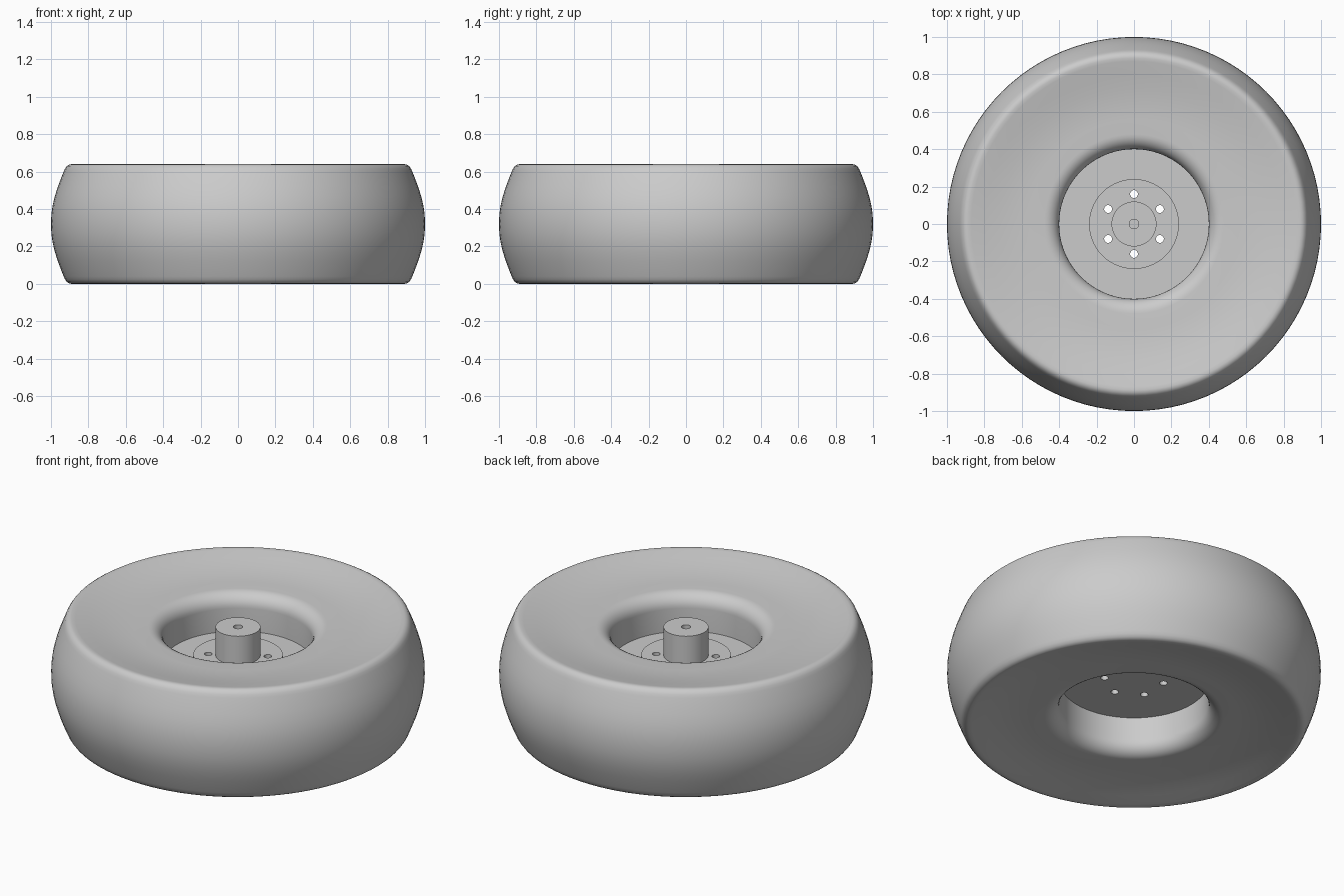
import bpy, bmesh
from math import sin, cos, pi, radians

MID = 0.32        # height of the wheel's centre plane
BORE = 0.40       # radius of the tyre opening
FILLET = 0.08     # rounding of the tyre opening

cube = bpy.data.objects.get("Cube")
if cube:
    bpy.data.objects.remove(cube, do_unlink=True)

grey = bpy.data.materials.new("plain_grey")
grey.use_nodes = True
colour = (0.6, 0.6, 0.6, 1)
grey.diffuse_color = colour
grey.node_tree.nodes["Principled BSDF"].inputs["Base Color"].default_value = colour


def add_object(name, bm):
    """Turn a bmesh into a grey object in the scene."""
    bmesh.ops.remove_doubles(bm, verts=bm.verts, dist=1e-5)
    bmesh.ops.recalc_face_normals(bm, faces=bm.faces)
    mesh = bpy.data.meshes.new(name)
    bm.to_mesh(mesh)
    bm.free()
    mesh.materials.append(grey)
    obj = bpy.data.objects.new(name, mesh)
    bpy.context.collection.objects.link(obj)
    return obj


def lathe(name, profile, steps=96, closed=False):
    """Spin a (radius, height) profile around the z axis."""
    bm = bmesh.new()
    verts = [bm.verts.new((r, 0, z)) for r, z in profile]
    pairs = list(zip(verts, verts[1:]))
    if closed:
        pairs.append((verts[-1], verts[0]))
    edges = [bm.edges.new(p) for p in pairs]
    bmesh.ops.spin(bm, geom=verts + edges, cent=(0, 0, 0), axis=(0, 0, 1),
                   angle=2 * pi, steps=steps, use_duplicate=False)
    return add_object(name, bm)


def select_only(obj):
    bpy.ops.object.select_all(action="DESELECT")
    obj.select_set(True)
    bpy.context.view_layer.objects.active = obj


def smooth(obj, degrees):
    select_only(obj)
    bpy.ops.object.shade_smooth_by_angle(angle=radians(degrees))


# Tyre: upper half of the section, from the tread to the opening
tread = [(1.0, 0.0), (0.998, 0.05), (0.991, 0.10), (0.979, 0.15),
         (0.963, 0.20), (0.944, 0.25), (0.932, 0.28)]
shoulder = [(0.925, 0.296), (0.915, 0.310), (0.902, 0.318), (0.888, 0.32),
            (0.87, 0.317)]
sidewall = [(0.80, 0.302), (0.72, 0.287), (0.64, 0.276), (0.56, 0.271)]
lip = [(BORE + FILLET * (1 - sin(a)), 0.19 + FILLET * cos(a))
       for a in (i * pi / 16 for i in range(9))]
half = tread + shoulder + sidewall + lip
mirrored = [(r, -z) for r, z in reversed(half[1:])]
section = [(r, z + MID) for r, z in half + mirrored]
tyre = lathe("tyre", section, closed=True)
smooth(tyre, 40)

# Hub: plate, raised flange and axle boss with a blind centre hole
hub = lathe("hub", [
    (0, 0.267), (BORE + 0.01, 0.267), (BORE + 0.01, 0.375),
    (0.24, 0.375), (0.24, 0.42), (0.12, 0.42), (0.12, 0.587),
    (0.025, 0.587), (0.025, 0.45), (0, 0.45)])

# Six bolt holes drilled through the flange and plate
bm = bmesh.new()
for i in range(6):
    made = bmesh.ops.create_cone(bm, cap_ends=True, segments=24,
                                 radius1=0.021, radius2=0.021, depth=0.4)
    a = radians(90 + 60 * i)
    bmesh.ops.translate(bm, verts=made["verts"],
                        vec=(0.16 * cos(a), 0.16 * sin(a), MID))
drill = add_object("bolt_hole_cutter", bm)
drill.hide_render = True

select_only(hub)
cut = hub.modifiers.new("bolt_holes", "BOOLEAN")
cut.operation = "DIFFERENCE"
cut.solver = "EXACT"
cut.object = drill
bpy.ops.object.modifier_apply(modifier=cut.name)
bpy.data.objects.remove(drill, do_unlink=True)
smooth(hub, 30)
